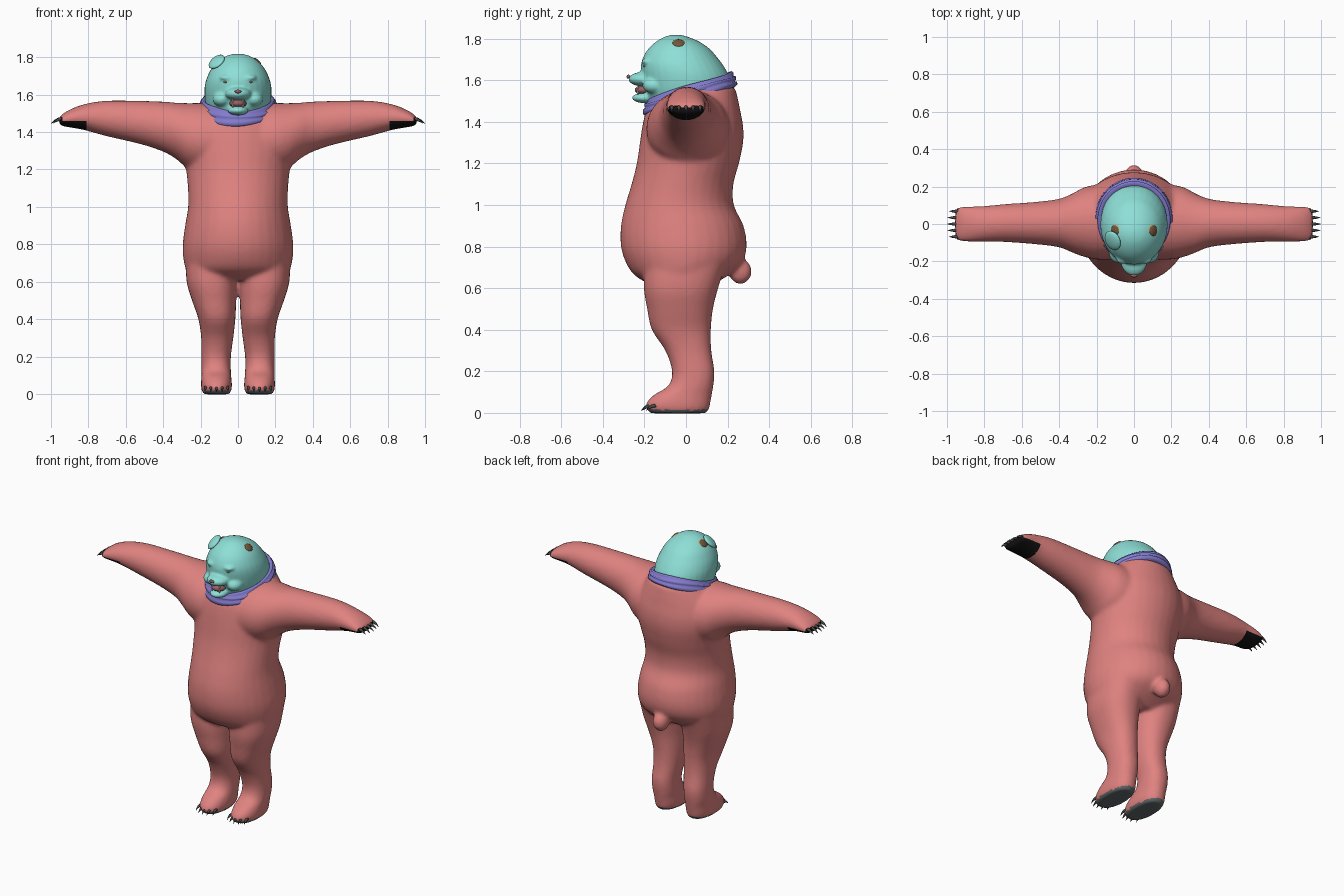
import bpy, bmesh, math
from mathutils import Matrix, Vector, Euler

if "Cube" in bpy.data.objects:
    bpy.data.objects.remove(bpy.data.objects["Cube"])


def material(name, rgb):
    m = bpy.data.materials.new(name)
    m.diffuse_color = (*rgb, 1)
    m.use_nodes = True
    m.node_tree.nodes["Principled BSDF"].inputs["Base Color"].default_value = m.diffuse_color
    return m


ROSE = material("rose fur", (0.74, 0.225, 0.215))
TEAL = material("teal head", (0.27, 0.74, 0.68))
PURPLE = material("purple cloth", (0.23, 0.20, 0.62))
BLACK = material("black pad", (0.006, 0.006, 0.006))
GREY = material("grey sole", (0.12, 0.14, 0.14))
CLAW = material("claw grey", (0.07, 0.07, 0.075))
TAN = material("tan lining", (0.55, 0.38, 0.13))
BROWN = material("brown hollow", (0.17, 0.09, 0.04))
MOUTH = material("mouth pink", (0.30, 0.12, 0.13))
IVORY = material("ivory teeth", (0.75, 0.70, 0.60))


def finish(name, bm, mats, voxel=None, smooth=8):
    """Make an object from bm, optionally fusing its parts into one skin."""
    bmesh.ops.recalc_face_normals(bm, faces=bm.faces)
    me = bpy.data.meshes.new(name)
    bm.to_mesh(me)
    bm.free()
    ob = bpy.data.objects.new(name, me)
    bpy.context.collection.objects.link(ob)
    if voxel:
        r = ob.modifiers.new("fuse", 'REMESH')
        r.mode = 'VOXEL'
        r.voxel_size = voxel
        s = ob.modifiers.new("soften", 'SMOOTH')
        s.factor, s.iterations = 0.5, smooth
        dg = bpy.context.evaluated_depsgraph_get()
        ob.data = bpy.data.meshes.new_from_object(ob.evaluated_get(dg))
        ob.modifiers.clear()
    ob.data.materials.clear()
    for m in mats:
        ob.data.materials.append(m)
    for p in ob.data.polygons:
        p.use_smooth = True
        p.material_index = 0
    return ob


def spline(rows, steps=4):
    """Catmull-Rom interpolation of cross-section rows."""
    out = []
    for i in range(len(rows) - 1):
        a, b, c, d = (rows[max(0, min(len(rows) - 1, i + k))] for k in (-1, 0, 1, 2))
        for s in range(steps):
            t = s / steps
            out.append([0.5 * (2 * q + (r - p) * t + (2 * p - 5 * q + 4 * r - w) * t * t
                               + (3 * q - p - 3 * r + w) * t ** 3)
                        for p, q, r, w in zip(a, b, c, d)])
    return out + [list(rows[-1])]


def skin(bm, rings, caps=True, closed=False):
    vs = [[bm.verts.new(p) for p in ring] for ring in rings]
    n = len(vs[0])
    for a, b in zip(vs, vs[1:] + vs[:1] if closed else vs[1:]):
        for i in range(n):
            bm.faces.new((a[i], a[(i + 1) % n], b[(i + 1) % n], b[i]))
    if caps and not closed:
        bm.faces.new(vs[0])
        bm.faces.new(vs[-1])


def loft(bm, rows, place, power=1.0, n=32):
    """Rows: position, centre, half width, near edge, far edge."""
    rings = []
    for t, c, h, e0, e1 in spline(rows):
        ring = []
        for k in range(n):
            a = 2 * math.pi * k / n
            u, v = (math.copysign(abs(f(a)) ** power, f(a)) for f in (math.cos, math.sin))
            ring.append(place(t, c + h * u, (e0 + e1) / 2 + (e1 - e0) / 2 * v))
        rings.append(ring)
    skin(bm, rings)


def blob(bm, loc, size, rot=(0, 0, 0), seg=20):
    M = Matrix.LocRotScale(Vector(loc), Euler([math.radians(r) for r in rot]), Vector(size))
    bmesh.ops.create_uvsphere(bm, u_segments=seg, v_segments=seg // 2, radius=1, matrix=M)


def blob_part(name, mat, *blobs):
    bm = bmesh.new()
    for b in blobs:
        blob(bm, *b)
    return finish(name, bm, [mat])


# Body: torso, arms, legs and tail fused into one skin
bm = bmesh.new()
torso = [(.61, 0, .20, -.16, .12), (.66, 0, .272, -.245, .20), (.72, 0, .292, -.288, .268),
         (.8, 0, .296, -.313, .292), (.9, 0, .283, -.313, .277), (1.0, 0, .267, -.292, .23),
         (1.1, 0, .268, -.262, .228), (1.2, 0, .278, -.237, .255), (1.3, 0, .295, -.222, .275),
         (1.38, 0, .295, -.21, .275), (1.45, 0, .275, -.192, .262), (1.51, 0, .235, -.15, .25),
         (1.57, 0, .18, -.06, .235)]
loft(bm, torso, lambda t, u, v: (u, v, t))
arm = [(.1, .01, .2, 1.16, 1.55), (.2, .01, .2, 1.18, 1.555), (.27, .01, .185, 1.205, 1.555),
       (.33, .005, .158, 1.255, 1.557), (.4, .005, .13, 1.295, 1.563), (.52, .005, .114, 1.335, 1.567),
       (.7, .005, .101, 1.377, 1.568), (.82, 0, .095, 1.41, 1.55), (.9, 0, .096, 1.425, 1.52),
       (.94, 0, .09, 1.432, 1.495), (.957, 0, .075, 1.442, 1.48)]
leg = [(.74, .15, .13, -.2, .2), (.6, .141, .134, -.203, .155), (.5, .128, .118, -.187, .13),
       (.4, .113, .099, -.165, .12), (.3, .111, .086, -.1, .122), (.2, .117, .079, -.067, .137),
       (.13, .117, .079, -.085, .132), (.09, .116, .08, -.15, .125), (.05, .115, .083, -.19, .118),
       (.02, .115, .08, -.192, .112), (-.002, .115, .068, -.17, .095)]
for s in (-1, 1):
    loft(bm, arm, lambda t, u, v: (s * t, u, v))
    loft(bm, leg, lambda t, u, v: (s * u, v, t), power=0.88)
blob(bm, (0, .262, .68), (.05, .055, .062))
body = finish("body", bm, [ROSE, BLACK, GREY], voxel=0.012)
for p in body.data.polygons:
    x, z, down = abs(p.center.x), p.center.z, -p.normal.z
    if x > .81 and ((z < 1.46 and down > .3) or (x > .935 and z < 1.475)):
        p.material_index = 1      # palm pads
    elif z < .04 and down > .45:
        p.material_index = 2      # soles

# Claws on hands and feet
bm = bmesh.new()


def claw(base, tip, r):
    base, tip = Vector(base), Vector(tip)
    q = (tip - base).to_track_quat('Z', 'Y')
    rings = []
    for t, w in ((0, 1), (.35, .9), (.7, .55), (1, .08)):
        c = base.lerp(tip, t) + Vector((0, 0, .025 * t * (1 - t)))
        rings.append([c + q @ Vector((r * w * math.cos(a), r * w * math.sin(a), 0))
                      for a in (k * math.pi / 4 for k in range(8))])
    skin(bm, rings)


for s in (-1, 1):
    for k in range(-2, 3):
        y = k * .034
        claw((s * .935, y, 1.472), (s * (1.0 - .003 * k * k), y, 1.447), .01)
        claw((s * (.115 + k * .029), -.17 + .006 * k * k, .035),
             (s * (.115 + k * .031), -.215 + .006 * k * k, .012), .009)
finish("claws", bm, [CLAW])

# Head with muzzle, jaw, cheeks and brows
bm = bmesh.new()
head = [(1.46, 0, .13, -.15, .12), (1.5, 0, .155, -.18, .2), (1.55, 0, .174, -.2, .222),
        (1.62, 0, .18, -.213, .207), (1.67, 0, .173, -.217, .18), (1.71, 0, .158, -.206, .15),
        (1.75, 0, .135, -.182, .115), (1.785, 0, .1, -.145, .065), (1.81, 0, .055, -.1, .005),
        (1.819, 0, .012, -.06, -.035)]
loft(bm, head, lambda t, u, v: (u, v, t))
blob(bm, (0, -.2, 1.605), (.072, .078, .036))
blob(bm, (0, -.195, 1.515), (.056, .066, .026))
for s in (-1, 1):
    blob(bm, (s * .06, -.18, 1.69), (.04, .035, .016))
    blob(bm, (s * .085, -.15, 1.575), (.05, .06, .04))
finish("head", bm, [TEAL], voxel=0.008, smooth=5)

# Face details
blob_part("mouth", MOUTH, ((0, -.2, 1.553), (.046, .046, .024)), ((0, -.277, 1.617), (.018, .009, .01)))
blob_part("eyes", TAN, *[((s * .063, -.197, 1.668), (.014, .009, .006)) for s in (-1, 1)])
blob_part("teeth", IVORY, *[((s * .027, -.232, z), (.005, .005, .012), (0, 0, 0), 8)
                           for s in (-1, 1) for z in (1.566, 1.541)])

# Single folded ear and the ear openings
blob_part("ear", TEAL, ((-.114, -.088, 1.776), (.05, .056, .017), (25, -38, 0)))
for s, side in ((-1, "left"), (1, "right")):
    blob_part(side + "_ear_rim", TAN, ((s * .1, -.035, 1.774), (.033, .036, .010), (0, s * 42, 0)))
    blob_part(side + "_ear_hollow", BROWN, ((s * .102, -.036, 1.777), (.028, .030, .011), (0, s * 42, 0)))

# Folded neckerchief, tilted down to the front
bm = bmesh.new()
folds = [(-.045, .02), (-.012, .04), (-.004, .032), (-.006, .018), (.006, .016), (.008, .002),
         (.002, -.006), (.013, -.012), (.014, -.03), (.002, -.04), (-.045, -.03)]
rings = []
for k in range(64):
    a = 2 * math.pi * k / 64
    ring = []
    for dr, dz in folds:
        wave = .004 * math.sin(3 * a + 60 * dz)
        x, y = (.199 + dr) * math.cos(a), (.213 + dr) * math.sin(a)
        ring.append((x, y + .02, 1.538 + .31 * y + dz + wave))
    rings.append(ring)
skin(bm, rings, closed=True)
finish("neckerchief", bm, [PURPLE])
